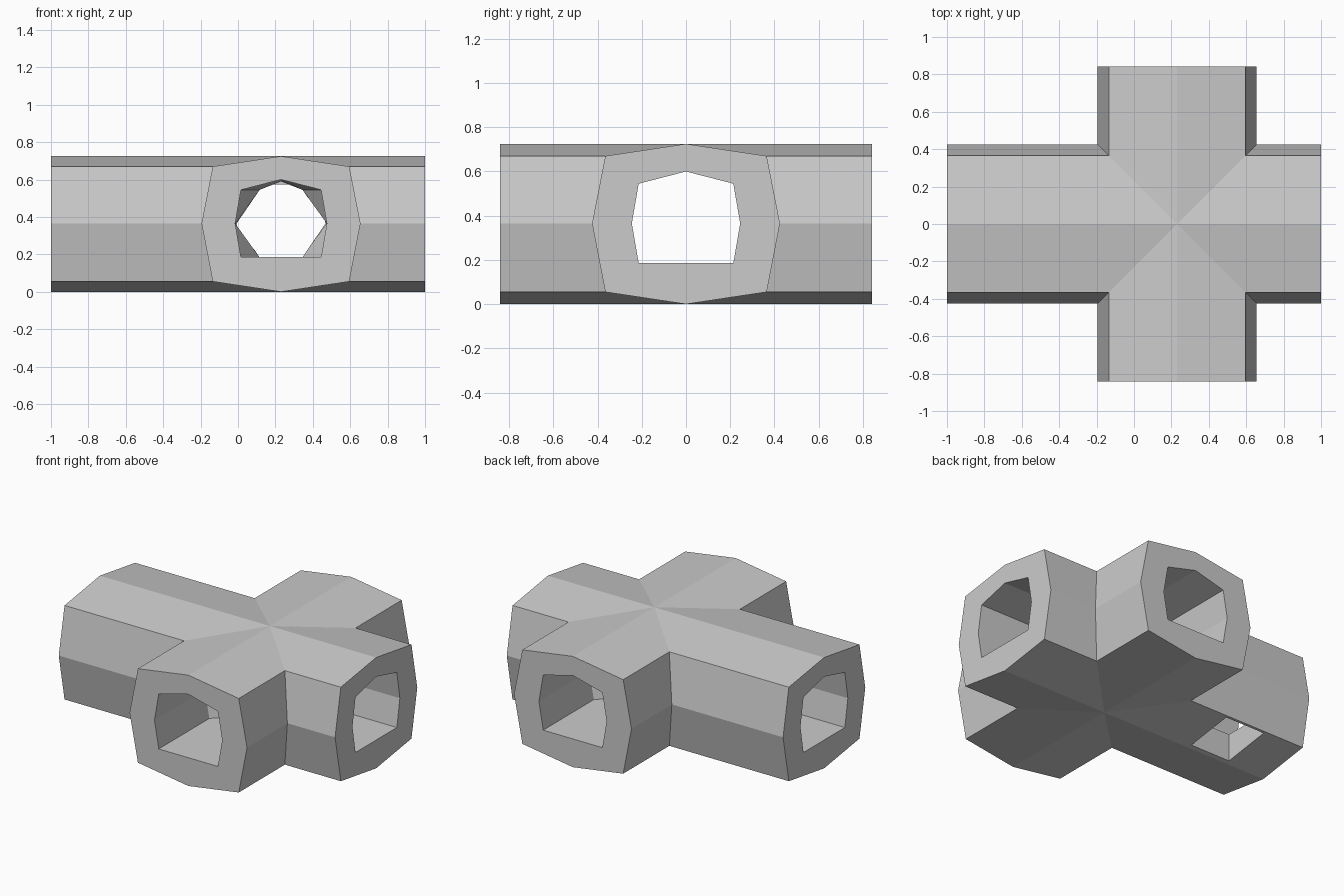
import bpy
import bmesh
from mathutils import Vector

cube = bpy.data.objects.get("Cube")
if cube:
    bpy.data.objects.remove(cube, do_unlink=True)

grey = bpy.data.materials.new("plain_grey")
grey.use_nodes = True
color = (0.6, 0.6, 0.6, 1)
grey.diffuse_color = color
grey.node_tree.nodes["Principled BSDF"].inputs["Base Color"].default_value = color

CROSS_X = 0.23  # where the short pipe crosses the long one
MID_Z = 0.365


def mirrored(half):
    """Close a right-hand half profile (top to bottom) across its middle."""
    return half + [(-w, z) for w, z in reversed(half) if w > 0]


OUTER = mirrored([(0, 0.725), (0.365, 0.67), (0.425, MID_Z), (0.365, 0.055), (0, 0)])
BORE = mirrored([(0, 0.60), (0.214, 0.545), (0.245, MID_Z), (0.214, 0.185)])
NARROW = mirrored([(0, 0.59), (0.115, 0.545), (0.235, MID_Z), (0.115, 0.185)])


def loft(name, sections, axis):
    """Skin equal-length profiles placed at positions along the x or y axis."""
    bm = bmesh.new()
    rings = []
    for pos, profile in sections:
        rings.append([bm.verts.new((pos, w, z) if axis == "x" else (CROSS_X + w, pos, z))
                      for w, z in profile])
    for a, b in zip(rings, rings[1:]):
        for i in range(len(a)):
            j = (i + 1) % len(a)
            bm.faces.new((a[i], a[j], b[j], b[i]))
    bm.faces.new(rings[0])
    bm.faces.new(rings[-1])
    bmesh.ops.recalc_face_normals(bm, faces=bm.faces)
    mesh = bpy.data.meshes.new(name)
    bm.to_mesh(mesh)
    bm.free()
    mesh.materials.append(grey)
    obj = bpy.data.objects.new(name, mesh)
    bpy.context.collection.objects.link(obj)
    return obj


def combine(target, tool, operation):
    """Apply a boolean and discard its helper."""
    tool.hide_render = True
    mod = target.modifiers.new(operation, "BOOLEAN")
    mod.operation = operation
    mod.solver = "EXACT"
    mod.object = tool
    bpy.context.view_layer.objects.active = target
    bpy.ops.object.modifier_apply(modifier=mod.name)
    bpy.data.objects.remove(tool, do_unlink=True)


# Outer body: two crossing eight-sided pipes
body = loft("pipe_cross", [(-1, OUTER), (1, OUTER)], "x")
combine(body, loft("short_pipe", [(-0.842, OUTER), (0.842, OUTER)], "y"), "UNION")

# Straight bore through the long pipe
combine(body, loft("long_bore", [(-1.1, BORE), (1.1, BORE)], "x"), "DIFFERENCE")

# Side bores, narrowing where they meet the long bore
for side in (-1, 1):
    sections = [(side * 0.95, BORE), (side * 0.32, BORE),
                (side * 0.22, NARROW), (side * 0.1, NARROW)]
    combine(body, loft("side_bore", sections, "y"), "DIFFERENCE")

# Opening in the underside of the long arm
slot = [(0.03, -0.1), (0.35, -0.1), (0.35, 0.21), (0.03, 0.21)]
combine(body, loft("underside_slot", [(-0.71, slot), (-0.42, slot)], "x"), "DIFFERENCE")

# Flat facets
for poly in body.data.polygons:
    poly.use_smooth = False
